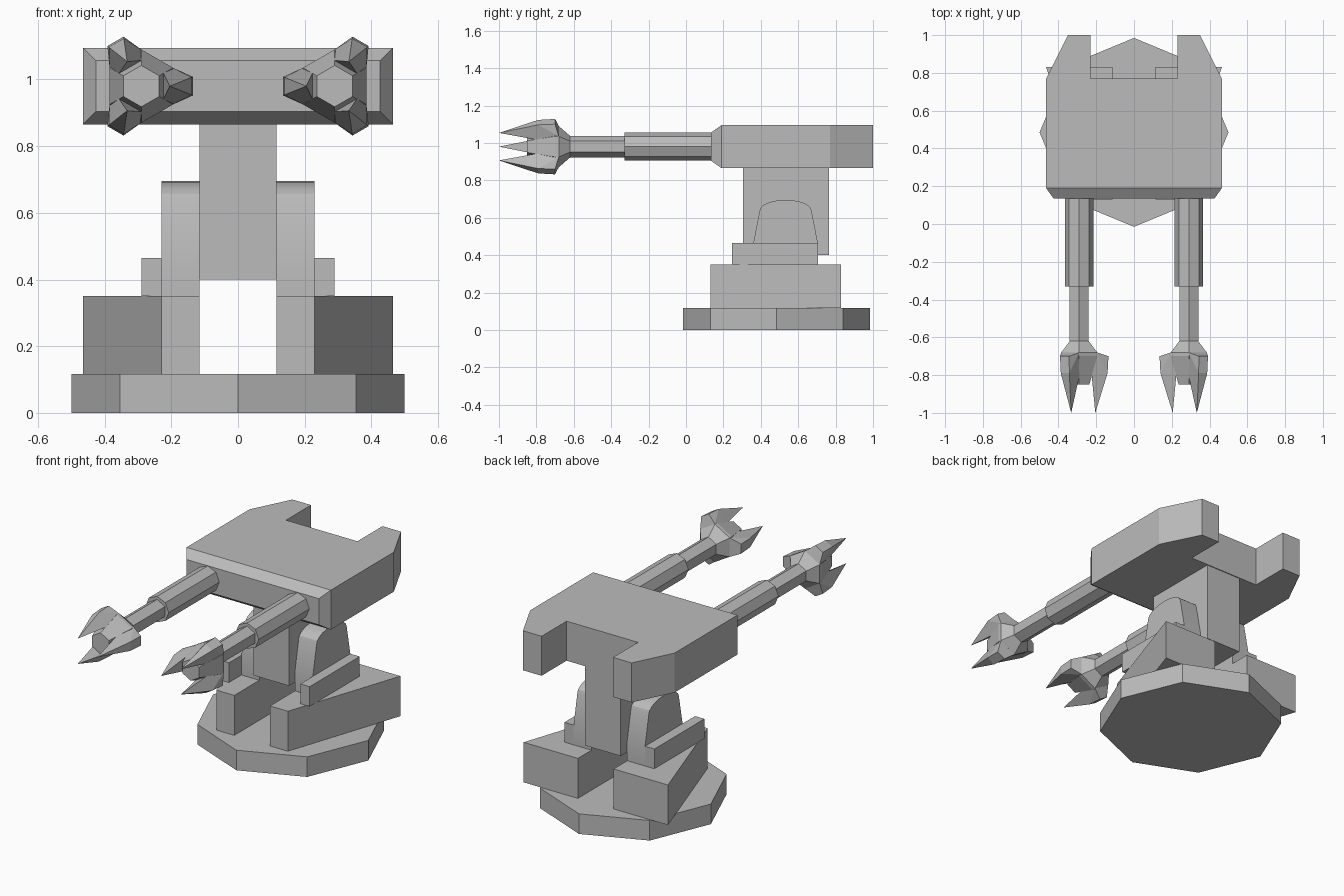
import bpy, bmesh
from math import sin, cos, pi, radians
from mathutils import Vector

if "Cube" in bpy.data.objects:
    bpy.data.objects.remove(bpy.data.objects["Cube"])

grey = bpy.data.materials.new("plain_grey")
grey.use_nodes = True
COLOUR = (0.5, 0.5, 0.5, 1)
grey.diffuse_color = COLOUR
grey.node_tree.nodes["Principled BSDF"].inputs["Base Color"].default_value = COLOUR


def finish(name, bm):
    bmesh.ops.recalc_face_normals(bm, faces=bm.faces[:])
    mesh = bpy.data.meshes.new(name)
    bm.to_mesh(mesh)
    bm.free()
    mesh.materials.append(grey)
    obj = bpy.data.objects.new(name, mesh)
    bpy.context.collection.objects.link(obj)
    return obj


def loft(rings):
    """Join rings of equal point count and cap both ends."""
    bm = bmesh.new()
    loops = [[bm.verts.new(p) for p in ring] for ring in rings]
    n = len(loops[0])
    for a, b in zip(loops, loops[1:]):
        for i in range(n):
            j = (i + 1) % n
            bm.faces.new((a[i], a[j], b[j], b[i]))
    bm.faces.new(loops[0])
    bm.faces.new(loops[-1])
    bmesh.ops.recalc_face_normals(bm, faces=bm.faces[:])
    return bm


def slab(plan, lo, hi):
    """Plan outline in x, y raised from lo to hi."""
    return loft([[(x, y, z) for x, y in plan] for z in (lo, hi)])


def box(x0, x1, y0, y1, z0, z1):
    return slab([(x0, y0), (x1, y0), (x1, y1), (x0, y1)], z0, z1)


def rod(cx, cz, sides, phase, sections):
    """Many-sided rod along y; sections are (y, radius)."""
    angles = [phase + 2 * pi * i / sides for i in range(sides)]
    return loft([[(cx + r * cos(a), y, cz + r * sin(a)) for a in angles]
                 for y, r in sections])


# Octagonal base
finish("base", slab([(0.5 * cos(i * pi / 4), 0.485 + 0.5 * sin(i * pi / 4))
                     for i in range(8)], 0, 0.117))

# Central column
finish("lower_column", box(-0.115, 0.115, 0.305, 0.765, 0.4, 0.635))
finish("upper_column", box(-0.115, 0.115, 0.305, 0.765, 0.635, 0.865))

# Body with a rear notch and a chamfered nose
half = [(0.465, 0.19), (0.465, 0.77), (0.35, 1), (0.23, 1), (0.23, 0.77)]
bm = slab(half + [(-x, y) for x, y in reversed(half)], 0.865, 1.095)
nose = min(bm.faces, key=lambda f: f.calc_center_median().y)
bmesh.ops.inset_individual(bm, faces=[nose], thickness=0.055, depth=0.055)
finish("body", bm)

ARM_X, ARM_Z = 0.29, 0.98

for side, s in (("left", 1), ("right", -1)):
    # Wedge-shaped foot
    plan = [(0.115, 0.13), (0.23, 0.13), (0.465, 0.83), (0.115, 0.83)]
    finish(side + "_foot", slab([(s * x, y) for x, y in plan], 0.117, 0.35))

    # Narrow rail beside the bracket
    finish(side + "_rail", box(s * 0.23, s * 0.29, 0.245, 0.705, 0.35, 0.465))

    # Rounded bracket holding the column
    arch = [(0.36, 0.35), (0.36, 0.465)]
    arch += [(0.5325 - 0.138 * cos(pi * i / 10), 0.64 + 0.055 * sin(pi * i / 10))
             for i in range(11)]
    arch += [(0.705, 0.465), (0.705, 0.35)]
    bracket = finish(side + "_bracket",
                     loft([[(s * x, y, z) for y, z in arch] for x in (0.115, 0.23)]))
    bpy.ops.object.select_all(action="DESELECT")
    bracket.select_set(True)
    bpy.context.view_layer.objects.active = bracket
    bpy.ops.object.shade_smooth_by_angle(angle=radians(30))

    # Telescoping arm
    cx = s * ARM_X
    finish(side + "_arm_sleeve", rod(cx, ARM_Z, 8, 0, [(0.14, 0.075), (-0.33, 0.075)]))
    finish(side + "_arm_rod", rod(cx, ARM_Z, 6, pi / 6, [(-0.32, 0.058), (-0.63, 0.058)]))

    # Claw hub
    finish(side + "_claw_hub", rod(cx, ARM_Z, 6, pi / 6,
                                   [(-0.62, 0.058), (-0.68, 0.11), (-0.7, 0.11), (-0.85, 0.062)]))

    # Three pointed claws, one facing the other arm
    # Each section: radius, half width, y
    sections = [(0.095, 0.055, -0.68), (0.155, 0.028, -0.7),
                (0.15, 0.026, -0.79), (0.066, 0.04, -0.8)]
    for k in range(3):
        a = 2 * pi * k / 3
        out = Vector((-s * cos(a), 0, sin(a)))
        across = Vector((s * sin(a), 0, cos(a)))
        centre = Vector((cx, 0, ARM_Z))
        bm = bmesh.new()
        for r, w, y in sections:
            for t in (-w, w):
                bm.verts.new(centre + out * r + across * t + Vector((0, y, 0)))
        bm.verts.new(centre + out * 0.085 + Vector((0, -1, 0)))
        bmesh.ops.convex_hull(bm, input=bm.verts[:])
        bmesh.ops.dissolve_limit(bm, angle_limit=0.01, verts=bm.verts[:], edges=bm.edges[:])
        finish(f"{side}_claw_{k + 1}", bm)
